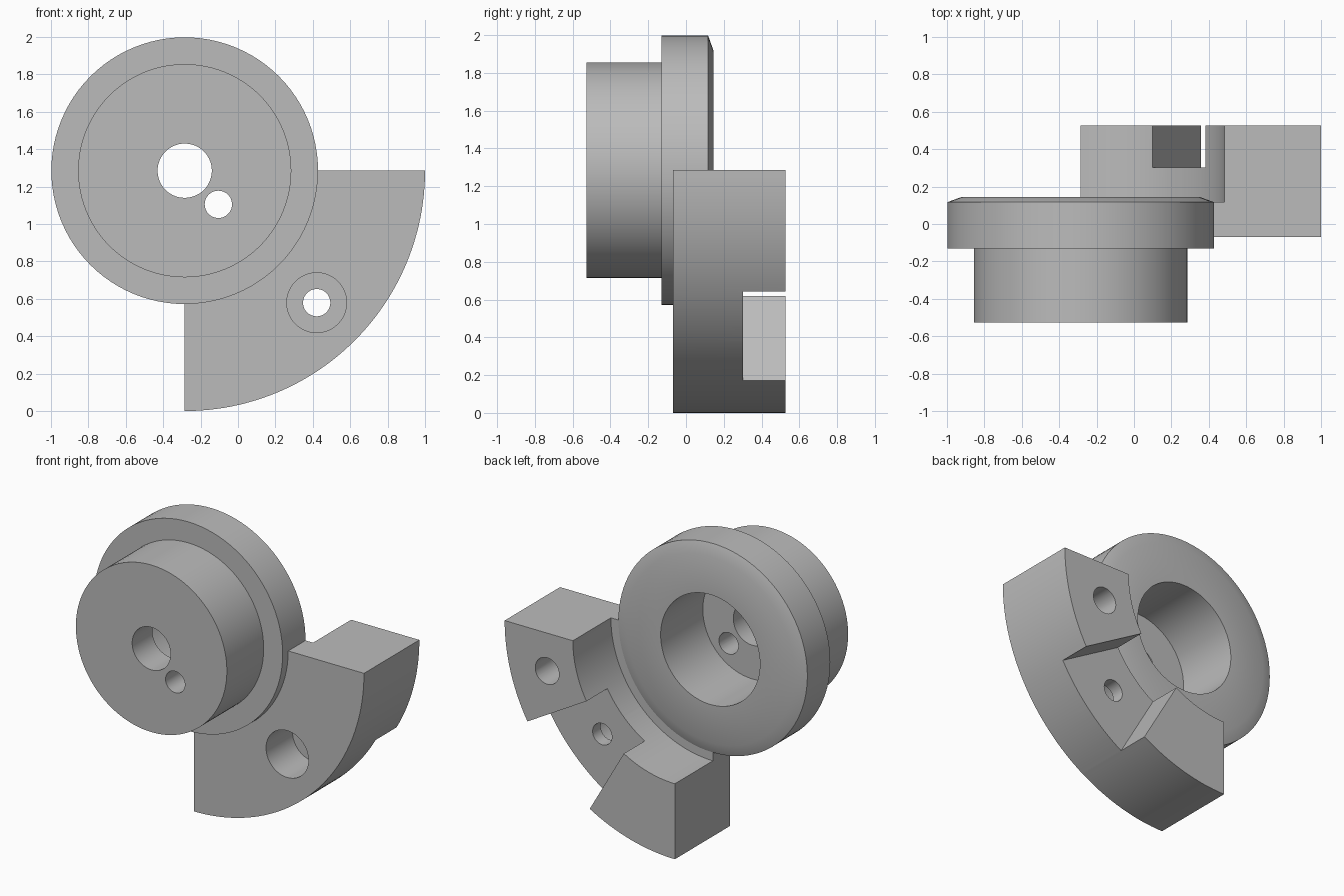
import bpy, bmesh
from math import radians, cos, sin, pi

cube = bpy.data.objects.get("Cube")
if cube:
    bpy.data.objects.remove(cube, do_unlink=True)

CX, CZ = -0.285, 1.285      # shared axis of the hub and the counterweight
HUB_R, FLANGE_R, OUTER_R = 0.57, 0.713, 1.285
BOLT_R = 0.998              # pitch radius of the bolt holes

steel = bpy.data.materials.new("machined_grey")
steel.use_nodes = True
grey = (0.5, 0.5, 0.5, 1)
steel.diffuse_color = grey
steel.node_tree.nodes["Principled BSDF"].inputs["Base Color"].default_value = grey


def lathe(name, profile, start=0, end=360, steps=96):
    """Sweep a closed (radius, y) profile about the shared axis."""
    bm = bmesh.new()
    full = end - start == 360
    rings = []
    for i in range(steps if full else steps + 1):
        a = radians(start + (end - start) * i / steps)
        rings.append([bm.verts.new((CX + r * cos(a), y, CZ + r * sin(a)))
                      for r, y in profile])
    n = len(profile)
    for i in range(steps):
        a, b = rings[i], rings[(i + 1) % len(rings)]
        for j in range(n):
            k = (j + 1) % n
            bm.faces.new((a[j], a[k], b[k], b[j]))
    if not full:
        bm.faces.new(rings[0])
        bm.faces.new(rings[-1])
    bmesh.ops.recalc_face_normals(bm, faces=bm.faces)
    mesh = bpy.data.meshes.new(name)
    bm.to_mesh(mesh)
    bm.free()
    mesh.materials.append(steel)
    obj = bpy.data.objects.new(name, mesh)
    bpy.context.collection.objects.link(obj)
    return obj


def drill(name, x, z, radius, y0, y1):
    """Cylindrical cutter along y."""
    bpy.ops.mesh.primitive_cylinder_add(
        vertices=48, radius=radius, depth=y1 - y0,
        location=(x, (y0 + y1) / 2, z), rotation=(pi / 2, 0, 0))
    obj = bpy.context.object
    obj.name = name
    obj.data.materials.append(steel)
    return obj


def finish(obj, cutters):
    """Apply the cuts, remove the cutters and smooth the round walls."""
    bpy.ops.object.select_all(action="DESELECT")
    bpy.context.view_layer.objects.active = obj
    obj.select_set(True)
    for cutter in cutters:
        cutter.hide_render = True
        mod = obj.modifiers.new("cut", "BOOLEAN")
        mod.operation, mod.solver, mod.object = "DIFFERENCE", "EXACT", cutter
        bpy.ops.object.modifier_apply(modifier=mod.name)
        bpy.data.objects.remove(cutter, do_unlink=True)
    bpy.ops.object.shade_smooth_by_angle(angle=radians(25))


def on_pitch(angle):
    a = radians(angle)
    return CX + BOLT_R * cos(a), CZ + BOLT_R * sin(a)


# Flanged hub with a stepped bore and bevelled back rim
hub = lathe("flanged_hub", [
    (0.145, -0.527), (HUB_R, -0.527), (HUB_R, -0.13), (FLANGE_R, -0.13),
    (FLANGE_R, 0.117), (0.635, 0.145), (0.375, 0.145), (0.375, -0.31),
    (0.145, -0.31)])
finish(hub, [drill("pin_hole", CX + 0.18, CZ - 0.18, 0.073, -0.7, -0.2)])

# Quarter-ring counterweight with a ledge behind the flange
weight = lathe("quarter_counterweight", [
    (0.7, -0.07), (OUTER_R, -0.07), (OUTER_R, 0.527), (0.77, 0.527),
    (0.77, 0.117), (0.7, 0.117)], -90, 0, 48)

# Radial notch, counterbored bolt hole and blind hole
notch = lathe("notch_cutter", [(0.6, 0.302), (1.4, 0.302), (1.4, 0.7), (0.6, 0.7)],
              -60, -30, 12)
finish(weight, [
    notch,
    drill("counterbore", *on_pitch(-45), 0.16, -0.3, 0.215),
    drill("bolt_hole", *on_pitch(-45), 0.073, -0.2, 0.45),
    drill("blind_hole", *on_pitch(-15), 0.09, 0.3, 0.7)])
